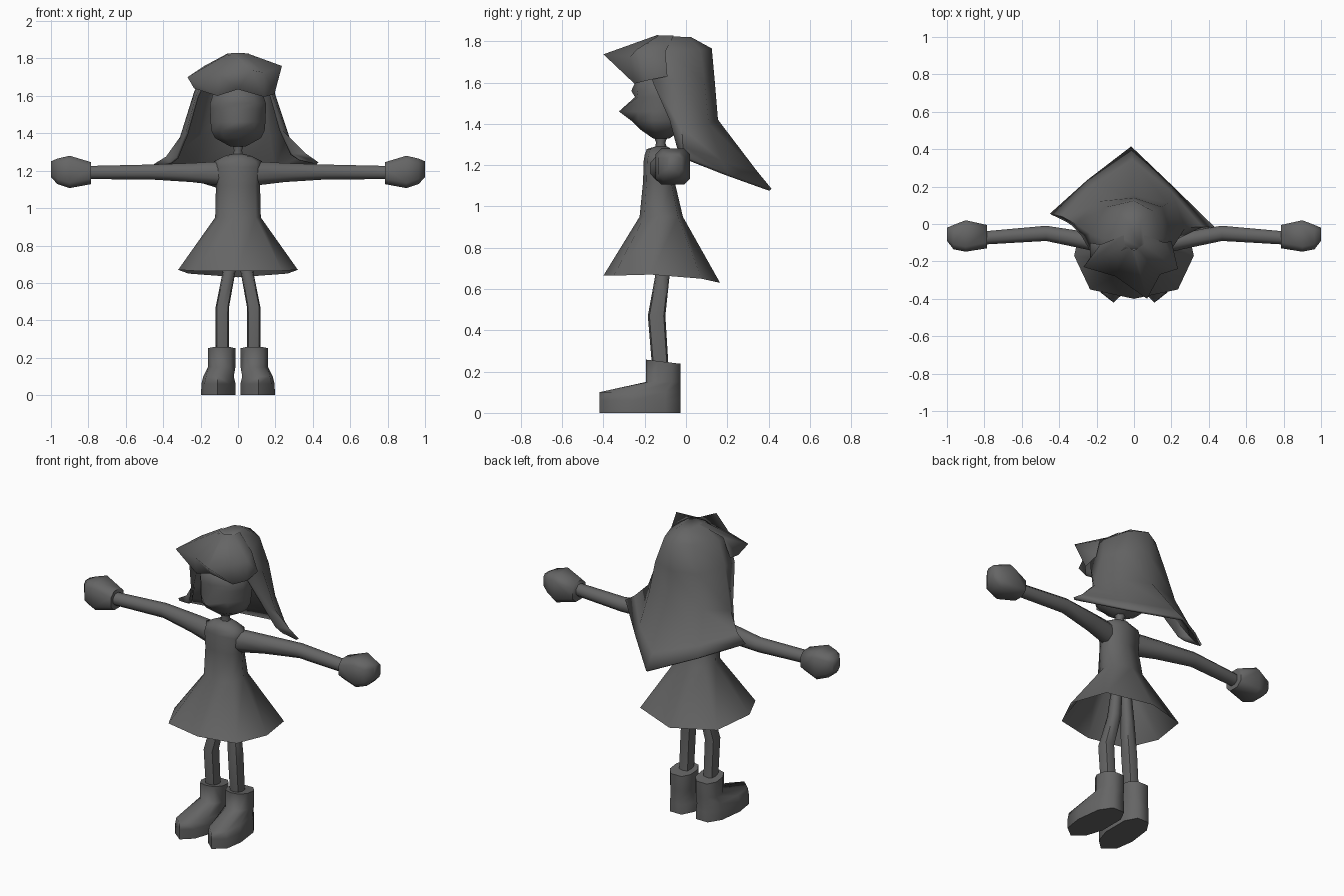
import bpy, bmesh, math

mat = bpy.data.materials.new("dark_grey")
mat.diffuse_color = (0.13, 0.13, 0.13, 1)


def loft(name, rings, closed=True, start=False, end=False, mirror=False, angle=60, thick=0):
    """Skin a list of rings holding the same number of points."""
    bm = bmesh.new()
    rows = [[bm.verts.new(p) for p in r] for r in rings]
    n = len(rows[0])
    for a, b in zip(rows, rows[1:]):
        for i in range(n if closed else n - 1):
            j = (i + 1) % n
            bm.faces.new((a[i], a[j], b[j], b[i]))
    if start:
        bm.faces.new(rows[0][::-1])
    if end:
        bm.faces.new(rows[-1])
    bmesh.ops.recalc_face_normals(bm, faces=bm.faces)
    me = bpy.data.meshes.new(name)
    bm.to_mesh(me)
    bm.free()
    me.materials.append(mat)
    ob = bpy.data.objects.new(name, me)
    bpy.context.collection.objects.link(ob)
    if mirror:
        m = ob.modifiers.new("mirror", 'MIRROR')
        m.use_mirror_merge = False
    if thick:
        s = ob.modifiers.new("thickness", 'SOLIDIFY')
        s.thickness = thick
        s.offset = -1
    bpy.ops.object.select_all(action='DESELECT')
    ob.select_set(True)
    bpy.context.view_layer.objects.active = ob
    bpy.ops.object.shade_smooth_by_angle(angle=math.radians(angle))
    return ob


def oval(z, rx, front, back, n=8, cx=0, square=1, tip=None):
    """Horizontal ring spanning front..back in y; tip moves the front point."""
    cy, ry = (front + back) / 2, (back - front) / 2
    pts = []
    for i in range(n):
        a = 2 * math.pi * i / n
        k = square if i % 2 else 1
        pts.append((cx + k * rx * math.sin(a), cy - k * ry * math.cos(a), z))
    if tip is not None:
        pts[0] = (cx, tip, z)
    return pts


def across(x, cy, cz, ry, rz, n=8):
    """Upright ring facing along x."""
    return [(x, cy + ry * math.cos(2 * math.pi * (i + .5) / n),
             cz + rz * math.sin(2 * math.pi * (i + .5) / n)) for i in range(n)]


def block(x, y0, y1, z0, z1, c=.25):
    """Upright rectangle facing along x with clipped corners."""
    dy, dz = (y1 - y0) * c, (z1 - z0) * c
    return [(x, y0 + dy, z0), (x, y1 - dy, z0), (x, y1, z0 + dz), (x, y1, z1 - dz),
            (x, y1 - dy, z1), (x, y0 + dy, z1), (x, y0, z1 - dz), (x, y0, z0 + dz)]


# Dress: flared, pointed-back skirt and narrow bodice
hem = [(0, -0.40, .665), (.235, -.35, .665), (.32, -.17, .67), (.265, .075, .65),
       (0, .165, .63), (-.265, .075, .65), (-.32, -.17, .67), (-.235, -.35, .665)]
loft("dress", [hem, oval(.95, .122, -.225, -.015, square=1.1),
               oval(1.12, .118, -.208, -.055, square=1.1),
               oval(1.22, .128, -.205, -.055, square=1.1),
               oval(1.25, .128, -.20, -.055, square=1.05),
               oval(1.278, .075, -.19, -.07), oval(1.29, .03, -.15, -.09)], end=True)

# Neck and head, with the nose drawn out of the front of the face
loft("neck", [oval(1.26, .035, -.155, -.085, 6), oval(1.31, .025, -.145, -.10, 6),
              oval(1.36, .04, -.165, -.08, 6)])
loft("head", [oval(1.33, .045, -.16, -.08, 10), oval(1.375, .13, -.225, -.01, 10),
              oval(1.415, .15, -.255, .01, 10, tip=-.265),
              oval(1.46, .154, -.26, .02, 10, tip=-.325),
              oval(1.53, .157, -.26, .03, 10, tip=-.247),
              oval(1.56, .157, -.265, .03, 10),
              oval(1.615, .138, -.24, .02, 10), oval(1.68, .06, -.18, -.04, 10)],
     start=True, end=True, angle=100)

# Arms bent slightly back, with blocky mitten hands
loft("arm", [across(.09, -.125, 1.185, .055, .07), across(.25, -.09, 1.19, .051, .055),
             across(.47, -.05, 1.193, .044, .043), across(.81, -.075, 1.19, .038, .038)],
     mirror=True)
loft("hand", [block(.787, -.13, -.005, 1.128, 1.246), block(.90, -.148, .02, 1.107, 1.28, .16),
              block(.965, -.135, -.005, 1.128, 1.265, .2),
              block(1.0, -.09, -.02, 1.165, 1.25, .2)],
     start=True, end=True, mirror=True, angle=70)

# Legs with a slight knee bend
loft("leg", [oval(.88, .03, -.14, -.08, 8, .03), oval(.66, .034, -.15, -.08, 8, .048, 1.15),
             oval(.47, .036, -.185, -.10, 8, .084, 1.15),
             oval(.23, .035, -.165, -.085, 8, .084, 1.15)], mirror=True)


# Boots: outlines stacked from sole to cuff
def boot_ring(z, grow):
    base = [(.05, -.027), (.012, -.10), (.012, -.26), (.045, -.36), (.11, -.42),
            (.18, -.365), (.197, -.25), (.178, -.10), (.13, -.027)]
    return [(.1 + (x - .1) * grow, y, z) for x, y in base]


def cuff_ring(z, zf):
    base = [(.05, -.027), (.017, -.07), (.014, -.135), (.04, -.18), (.09, -.193),
            (.135, -.18), (.16, -.135), (.16, -.07), (.125, -.027)]
    return [(x, y, z + (zf - z) * (-y - .027) / .167) for x, y in base]


loft("boot", [boot_ring(0, 1), boot_ring(.06, .99), boot_ring(.10, .88),
              cuff_ring(.15, .15), cuff_ring(.238, .258)],
     start=True, end=True, mirror=True, angle=75)

# Long hair: open-fronted sheet flaring to a pointed hem
hair_rows = [
    [(-.36, .01, 1.245), (-.45, .055, 1.235), (-.25, .235, 1.16), (-.015, .415, 1.085),
     (.21, .20, 1.16), (.43, -.015, 1.245), (.33, -.035, 1.26)],
    [(-.33, -.01, 1.27), (-.385, .04, 1.275), (-.235, .2, 1.22), (-.01, .345, 1.17),
     (.2, .175, 1.22), (.365, -.015, 1.29), (.29, -.045, 1.29)],
    [(-.28, -.065, 1.40), (-.31, .0, 1.38), (-.20, .12, 1.40), (0, .155, 1.42),
     (.18, .11, 1.40), (.275, -.02, 1.38), (.235, -.08, 1.42)],
    [(-.225, -.16, 1.60), (-.235, -.05, 1.62), (-.15, .09, 1.60), (0, .14, 1.60),
     (.15, .09, 1.60), (.195, -.04, 1.62), (.185, -.16, 1.60)],
    [(-.16, -.19, 1.73), (-.17, -.08, 1.75), (-.10, .07, 1.76), (0, .125, 1.765),
     (.10, .07, 1.76), (.155, -.08, 1.75), (.15, -.19, 1.73)],
    [(-.04, -.13, 1.825), (-.055, -.08, 1.825), (-.035, .01, 1.82), (0, .025, 1.82),
     (.035, .01, 1.82), (.055, -.08, 1.825), (.04, -.13, 1.825)],
]
loft("long_hair", hair_rows, closed=False, end=True, thick=.015)

# Fringe: three pointed locks sweeping out over the forehead
loft("fringe", [
    [(-.055, -.06, 1.827), (-.05, -.11, 1.827), (-.02, -.13, 1.829), (0, -.14, 1.83),
     (.02, -.13, 1.829), (.05, -.11, 1.827), (.055, -.06, 1.827)],
    [(-.18, -.11, 1.76), (-.27, -.23, 1.70), (-.10, -.28, 1.71), (.07, -.40, 1.737),
     (.14, -.27, 1.725), (.235, -.24, 1.76), (.165, -.10, 1.75)],
    [(-.235, -.10, 1.65), (-.235, -.18, 1.64), (-.11, -.255, 1.60), (0, -.275, 1.635),
     (.14, -.25, 1.595), (.195, -.19, 1.61), (.20, -.09, 1.63)],
], closed=False, angle=120)
